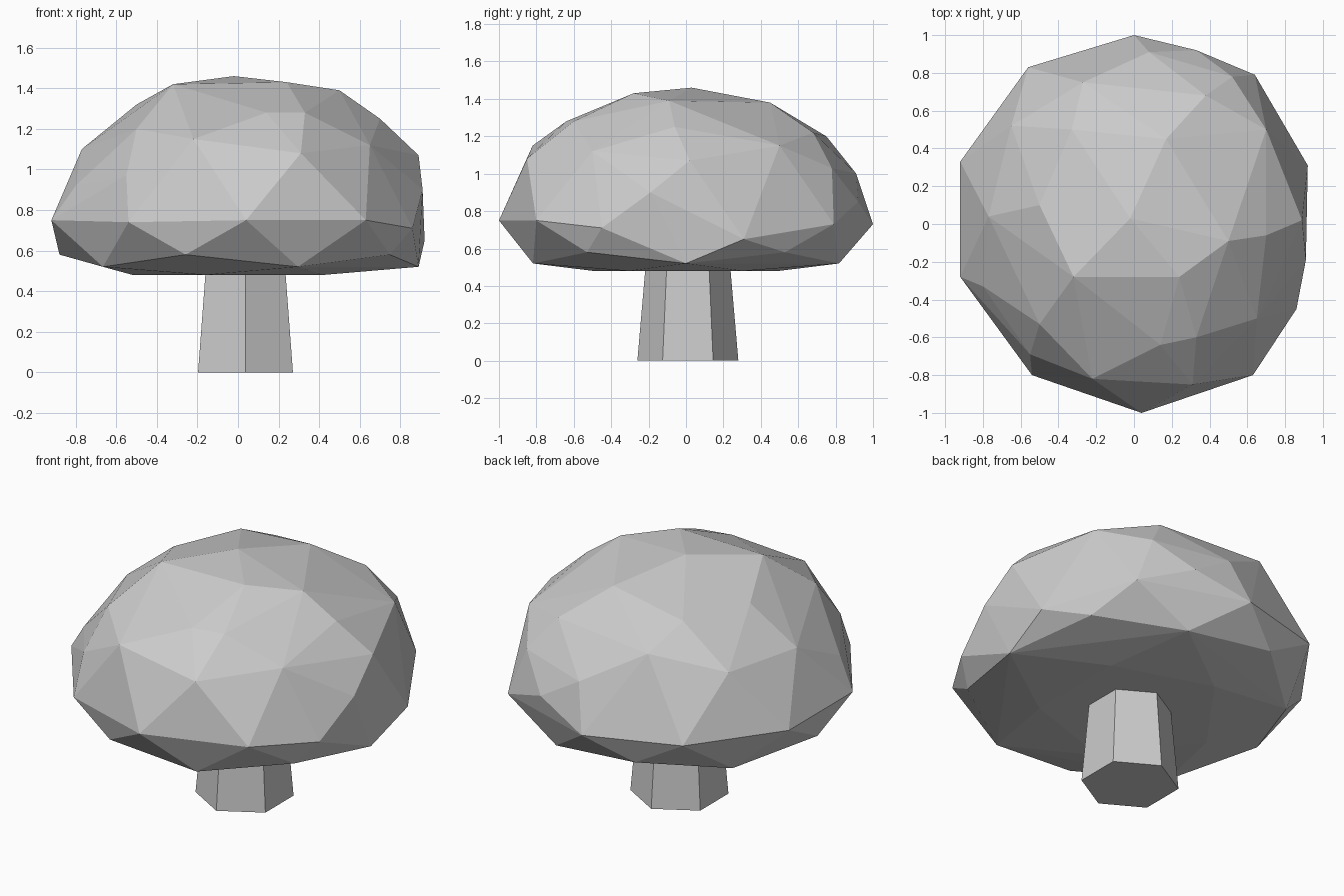
import bpy
import bmesh
from math import cos, sin, radians

default_cube = bpy.data.objects.get("Cube")
if default_cube:
    bpy.data.objects.remove(default_cube, do_unlink=True)

# One plain grey for the whole tree
grey = bpy.data.materials.new("plain grey")
grey.use_nodes = True
colour = (0.6, 0.6, 0.6, 1)
grey.diffuse_color = colour
grey.node_tree.nodes["Principled BSDF"].inputs["Base Color"].default_value = colour


def ring(count, radius, height, start=0, centre_x=0.0, centre_y=0.0):
    """Points of a regular polygon lying flat at the given height."""
    angles = [radians(start + 360 * i / count) for i in range(count)]
    return [(centre_x + radius * cos(a), centre_y + radius * sin(a), height)
            for a in angles]


def hull_object(name, points):
    """Flat shaded faceted solid wrapped around a set of points."""
    bm = bmesh.new()
    verts = [bm.verts.new(p) for p in points]
    result = bmesh.ops.convex_hull(bm, input=verts)
    unused = {e for key in ("geom_interior", "geom_unused") for e in result[key]
              if isinstance(e, bmesh.types.BMVert)}
    bmesh.ops.delete(bm, geom=list(unused), context='VERTS')
    bmesh.ops.recalc_face_normals(bm, faces=bm.faces[:])
    mesh = bpy.data.meshes.new(name)
    bm.to_mesh(mesh)
    bm.free()
    mesh.materials.append(grey)
    obj = bpy.data.objects.new(name, mesh)
    bpy.context.collection.objects.link(obj)
    return obj


# Flattened underside of the canopy
underside = (ring(5, 0.52, 0.48, start=36)
             + ring(5, 0.86, 0.52, centre_x=0.03)
             + ring(5, 0.9, 0.58, start=36, centre_x=0.02))

# Irregular widest rim of the canopy
rim = [(0.04, -1, 0.75), (0.63, -0.8, 0.75), (0.86, -0.45, 0.71),
       (0.92, 0.31, 0.65), (0.64, 0.79, 0.73), (0, 1, 0.73),
       (-0.56, 0.83, 0.75), (-0.92, 0.33, 0.75), (-0.92, -0.28, 0.75),
       (-0.54, -0.8, 0.74)]

# Shoulder facets between the rim and the crown
shoulder = [(0.31, -0.85, 1.08), (-0.22, -0.82, 1.15), (0.65, -0.5, 1.12),
            (0.91, -0.19, 0.9), (0.89, 0.02, 1.07), (0.7, 0.5, 1.15),
            (0.52, 0.78, 1.03), (0.33, 0.92, 0.85), (0.08, 0.91, 1),
            (-0.27, 0.75, 1.2), (-0.65, 0.52, 1.1), (-0.77, 0.04, 1.1),
            (-0.8, -0.33, 0.92), (-0.55, -0.69, 0.97), (-0.5, -0.53, 1.2)]

# Crown of the canopy
crown = [(-0.02, 0.03, 1.46), (0.5, -0.09, 1.39), (0.17, 0.45, 1.38),
         (-0.32, -0.28, 1.42), (0.24, -0.28, 1.43), (0.33, -0.6, 1.28),
         (0.14, -0.64, 1.28), (0.7, -0.06, 1.25), (0.38, 0.68, 1.22),
         (-0.5, 0.1, 1.32), (-0.33, 0.5, 1.32)]

hull_object("canopy", underside + rim + shoulder + crown)

# Tapered six-sided trunk, reaching just inside the canopy
trunk_centre = {"centre_x": 0.037, "centre_y": 0.01}
hull_object("trunk", ring(6, 0.27, 0, start=30, **trunk_centre)
            + ring(6, 0.225, 0.52, start=30, **trunk_centre))
